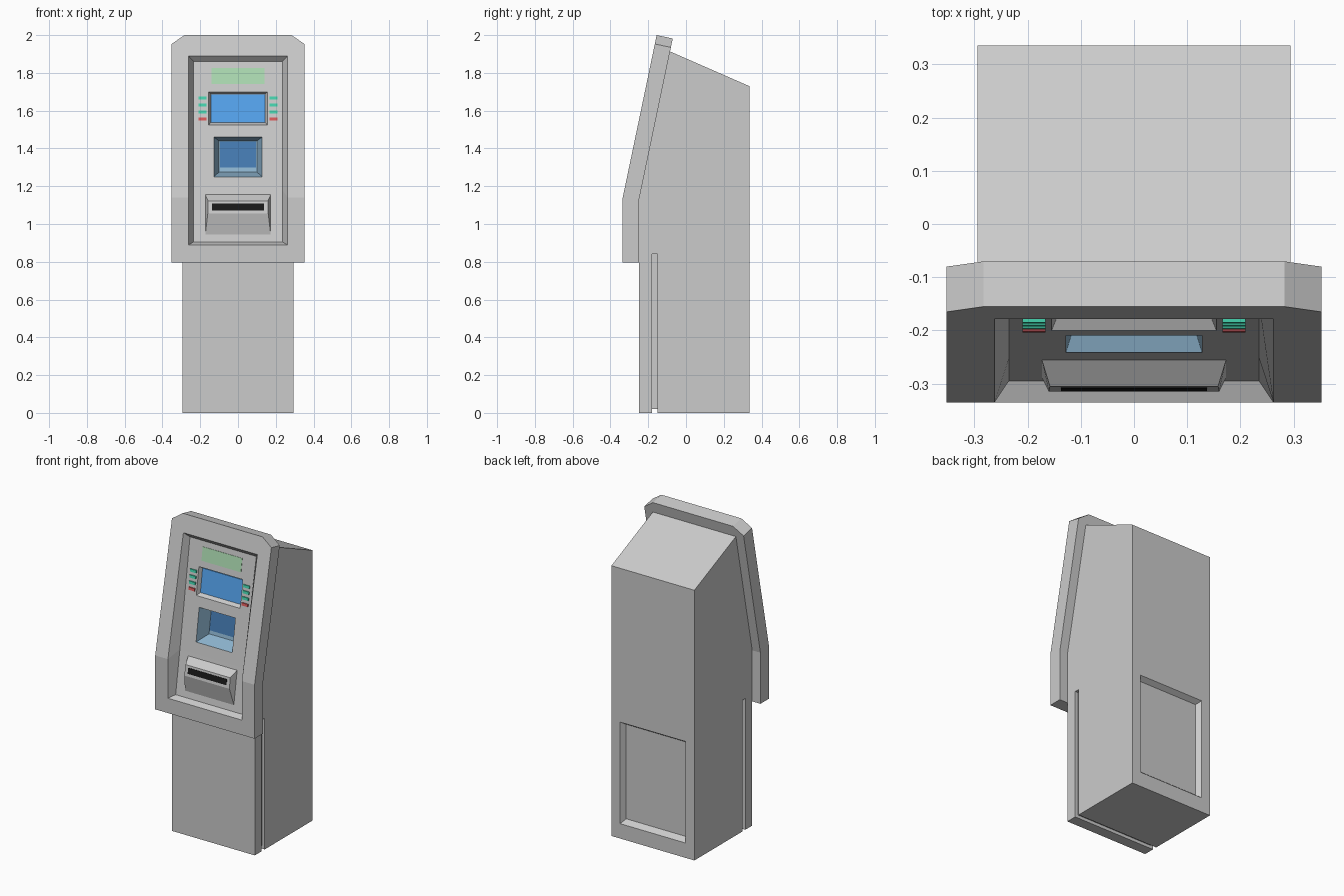
import bpy, bmesh

if "Cube" in bpy.data.objects:
    bpy.data.objects.remove(bpy.data.objects["Cube"])


def make(name, verts, faces, color=None, fix=1):
    """Mesh object; fix: 1 = normals outward, -1 = inward, 0 = as given."""
    bm = bmesh.new()
    vs = [bm.verts.new(v) for v in verts]
    for f in faces:
        bm.faces.new([vs[i] for i in dict.fromkeys(f)])
    if fix:
        bmesh.ops.recalc_face_normals(bm, faces=bm.faces)
    if fix < 0:
        bmesh.ops.reverse_faces(bm, faces=bm.faces)
    me = bpy.data.meshes.new(name)
    bm.to_mesh(me)
    bm.free()
    ob = bpy.data.objects.new(name, me)
    bpy.context.collection.objects.link(ob)
    if color:
        key = "paint_%d_%d_%d" % tuple(int(c * 100) for c in color)
        mat = bpy.data.materials.get(key) or bpy.data.materials.new(key)
        mat.diffuse_color = (*color, 1)
        mat.use_nodes = True
        mat.node_tree.nodes["Principled BSDF"].inputs["Base Color"].default_value = mat.diffuse_color
        me.materials.append(mat)
    return ob


def loft(name, a, b, color=None, cap_a=True, fix=1):
    """Join two loops of equal length with side faces and end caps."""
    n = len(a)
    faces = [(i, (i + 1) % n, n + (i + 1) % n, n + i) for i in range(n)]
    faces.append(tuple(range(n, 2 * n)))
    if cap_a:
        faces.append(tuple(range(n)))
    return make(name, a + b, faces, color, fix)


def rect(hx, z0, z1, y0, y1, cx=0):
    return [(cx - hx, y0, z0), (cx + hx, y0, z0), (cx + hx, y1, z1), (cx - hx, y1, z1)]


def box(name, hx, y0, y1, z0, z1, cx=0):
    return loft(name, rect(hx, z0, z1, y0, y0, cx), rect(hx, z0, z1, y1, y1, cx))


def front_y(z):
    return -0.335 + max(0, z - 1.14) * 0.209


def panel_y(z):
    if z < 1.18:
        return -0.295 + (z - 0.905) / 0.275 * 0.043
    return -0.252 + (z - 1.18) / 0.68 * 0.102


def on_panel(hx, z0, z1, off=0, cx=0):
    return rect(hx, z0, z1, panel_y(z0) + off, panel_y(z1) + off, cx)


def plate(name, hx, z0, z1, out, color, cx=0):
    loft(name, on_panel(hx, z0, z1, 0.003, cx), on_panel(hx, z0, z1, -out, cx), color)


WALL_BLUE, DEEP_BLUE = (0.28, 0.48, 0.65), (0.06, 0.2, 0.45)
SCREEN_BLUE, PALE_GREEN = (0.09, 0.37, 0.85), (0.42, 0.72, 0.45)
GREEN, RED, BLACK = (0.06, 0.65, 0.42), (0.7, 0.1, 0.1), (0.01, 0.01, 0.01)

# cabinet body: side profile extruded across x
side = [(-0.25, 0), (0.335, 0), (0.335, 1.73), (-0.088, 1.915), (-0.25, 1.122)]
body = loft("cabinet_body", [(-0.294, y, z) for y, z in side],
            [(0.294, y, z) for y, z in side])

# cutters: side and bottom groove, rear service hatch, room for the tray
cutters = [box("groove_cutter", 0.02, -0.18, -0.15, -0.05, 0.84, s * 0.294) for s in (-1, 1)]
cutters.append(box("bottom_groove_cutter", 0.285, -0.18, -0.15, -0.05, 0.02))
t = 0.03 / 0.031
cutters.append(loft("hatch_cutter",
                    rect(0.232 + 0.02 * t, 0.095 - 0.025 * t, 0.745 + 0.02 * t, 0.365, 0.365),
                    rect(0.211, 0.12, 0.725, 0.304, 0.304)))
cutters.append(box("tray_clearance_cutter", 0.15, -0.4, -0.10, 1.2, 1.5))
for c in cutters:
    c.hide_render = True
    c.display_type = 'WIRE'
    mod = body.modifiers.new(c.name, 'BOOLEAN')
    mod.operation = 'DIFFERENCE'
    mod.solver = 'EXACT'
    mod.object = c


# surrounding frame: bent ring with clipped top corners and sloped inner walls
def both_sides(pts):
    return pts + [(-x, z) for x, z in reversed(pts)]


outer = both_sides([(0.352, 0.795), (0.352, 1.14), (0.352, 1.953), (0.283, 2.0)])
inner = both_sides([(0.262, 0.89), (0.262, 1.14), (0.262, 1.89)])
edge = both_sides([(0.235, 0.905), (0.235, 1.18), (0.235, 1.86)])


def to_front(pts):
    return [(x, front_y(z), z) for x, z in pts]


def to_back(pts):
    return [(x, front_y(z) + 0.085, z - (0.018 if z >= 1.14 else 0)) for x, z in pts]


verts = (to_front(outer) + to_front(inner) + to_back(outer) + to_back(inner)
         + [(x, panel_y(z), z) for x, z in edge])
match = [0, 1, 2, 2, 3, 3, 4, 5]
faces = []
for i in range(8):
    j = (i + 1) % 8
    for base in (0, 14):
        faces.append((base + i, base + j, base + 8 + match[j], base + 8 + match[i]))
    faces.append((i, j, 14 + j, 14 + i))
for i in range(6):
    j = (i + 1) % 6
    faces.append((8 + i, 8 + j, 28 + j, 28 + i))
make("surround_frame", verts, faces)

# control panel with openings for the screen and the tray
xs = [-0.235, -0.155, -0.128, 0.128, 0.155, 0.235]
zs = [0.905, 1.18, 1.25, 1.46, 1.525, 1.70, 1.86]
verts = [(x, panel_y(z), z) for z in zs for x in xs]
holes = {(2, 2), (4, 1), (4, 2), (4, 3)}
faces = [(r * 6 + c, r * 6 + c + 1, r * 6 + c + 7, r * 6 + c + 6)
         for r in range(6) for c in range(5) if (r, c) not in holes]
make("control_panel", verts, faces, fix=0)

# recessed screen
loft("screen_recess", on_panel(0.155, 1.525, 1.70), on_panel(0.144, 1.537, 1.687, 0.025),
     cap_a=False, fix=-1)
loft("screen", on_panel(0.144, 1.537, 1.687, 0.027), on_panel(0.143, 1.538, 1.686, 0.022),
     SCREEN_BLUE)

# deep blue tray with a darker back plate
loft("tray_recess", on_panel(0.128, 1.25, 1.46), rect(0.1, 1.275, 1.44, -0.15, -0.125),
     WALL_BLUE, cap_a=False, fix=-1)
loft("tray_back_plate", rect(0.095, 1.30, 1.436, -0.145, -0.124),
     rect(0.095, 1.30, 1.436, -0.152, -0.131), DEEP_BLUE)

# header strip
plate("header_strip", 0.14, 1.74, 1.825, 0.002, PALE_GREEN)

# screen-side buttons
for s in (-1, 1):
    for i, z in enumerate((1.667, 1.631, 1.594, 1.557)):
        plate("side_button", 0.022, z - 0.008, z + 0.008, 0.007,
              RED if i == 3 else GREEN, s * 0.188)

# dispenser hood and its slot
rows = [(0.173, panel_y(1.155), 1.155), (0.158, -0.305, 1.122),
        (0.16, -0.315, 1.055), (0.173, panel_y(0.945), 0.945)]
loft("dispenser_hood", [(-x, y, z) for x, y, z in rows], rows)
loft("dispenser_slot", rect(0.137, 1.072, 1.108, -0.309, -0.303),
     rect(0.137, 1.072, 1.108, -0.3145, -0.309), BLACK)
